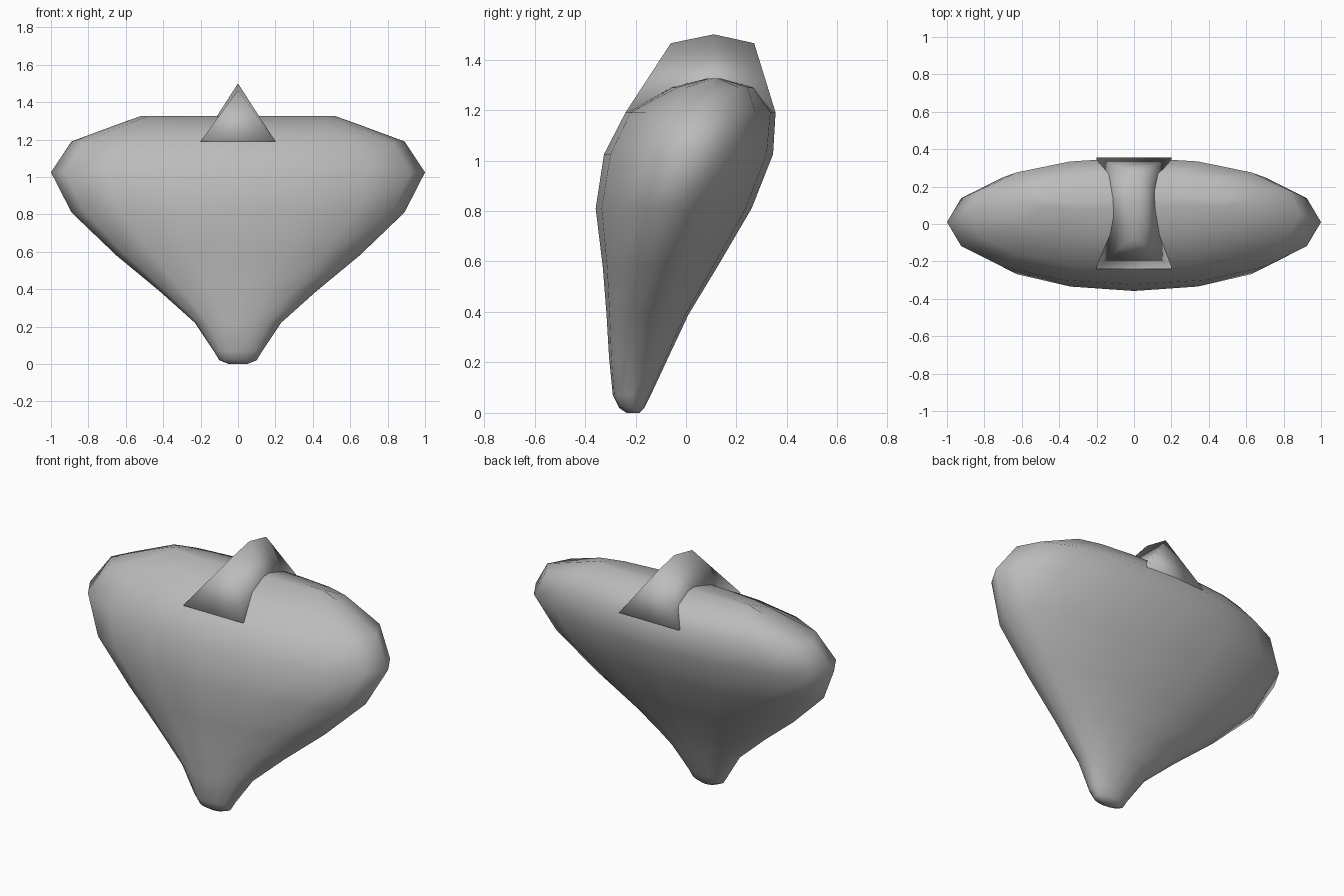
import bpy, bmesh, math

cube = bpy.data.objects.get("Cube")
if cube:
    bpy.data.objects.remove(cube, do_unlink=True)

# Single plain grey
grey = bpy.data.materials.new("plain_grey")
grey.use_nodes = True
COLOUR = (0.5, 0.5, 0.5, 1)
grey.diffuse_color = COLOUR
grey.node_tree.nodes["Principled BSDF"].inputs["Base Color"].default_value = COLOUR


def loft(name, loops, cap_start=True, cap_end=True):
    """Skin a stack of equal-sized closed loops with smooth quads."""
    bm = bmesh.new()
    rows = [[bm.verts.new(p) for p in loop] for loop in loops]
    n = len(rows[0])
    for low, high in zip(rows, rows[1:]):
        for i in range(n):
            j = (i + 1) % n
            bm.faces.new((low[i], low[j], high[j], high[i]))
    if cap_start:
        bm.faces.new(rows[0][::-1])
    if cap_end:
        bm.faces.new(rows[-1])
    bmesh.ops.remove_doubles(bm, verts=bm.verts, dist=1e-4)
    bmesh.ops.recalc_face_normals(bm, faces=bm.faces)
    for f in bm.faces:
        f.smooth = True
    mesh = bpy.data.meshes.new(name)
    bm.to_mesh(mesh)
    bm.free()
    mesh.materials.append(grey)
    obj = bpy.data.objects.new(name, mesh)
    bpy.context.collection.objects.link(obj)
    return obj


def ring(z, half_width, front, back, power=1.0, segments=16):
    """Horizontal oval; a power below 1 makes it squarer in depth."""
    pts = []
    for i in range(segments):
        a = 2 * math.pi * i / segments
        s = math.sin(a)
        depth = math.copysign(abs(s) ** power, s) if abs(s) > 1e-6 else 0
        pts.append((half_width * math.cos(a),
                    (front + back) / 2 + (back - front) / 2 * depth, z))
    return pts


# Wide body tapering to a rounded tip: height, half width, front, back, power
sections = [
    (0.00, 0.05, -0.235, -0.185, 1),
    (0.02, 0.10, -0.265, -0.165, 1),
    (0.07, 0.13, -0.290, -0.140, 1),
    (0.22, 0.23, -0.305, -0.070, 1),
    (0.39, 0.42, -0.315, 0.010, 1),
    (0.58, 0.65, -0.330, 0.125, 1),
    (0.81, 0.89, -0.358, 0.260, 1),
    (1.025, 1.00, -0.325, 0.345, 1),
    (1.19, 0.89, -0.240, 0.355, 0.9),
    (1.29, 0.62, -0.060, 0.270, 0.5),
    (1.325, 0.52, 0.080, 0.140, 0.5),
]
loft("body", [ring(*s) for s in sections])

# Pointed ridge over the top, running front to back
crest = [(-0.24, 1.19), (-0.06, 1.465), (0.11, 1.50), (0.27, 1.465), (0.355, 1.19)]
base = 1.19
ridge_loops = [[(-0.2, y, base), (0.2, y, base), (0, y2, z)]
               for y, y2, z in ((-0.24, -0.06, 1.465), (0.11, 0.11, 1.50),
                                (0.355, 0.27, 1.465))]
loft("top_ridge", ridge_loops)
